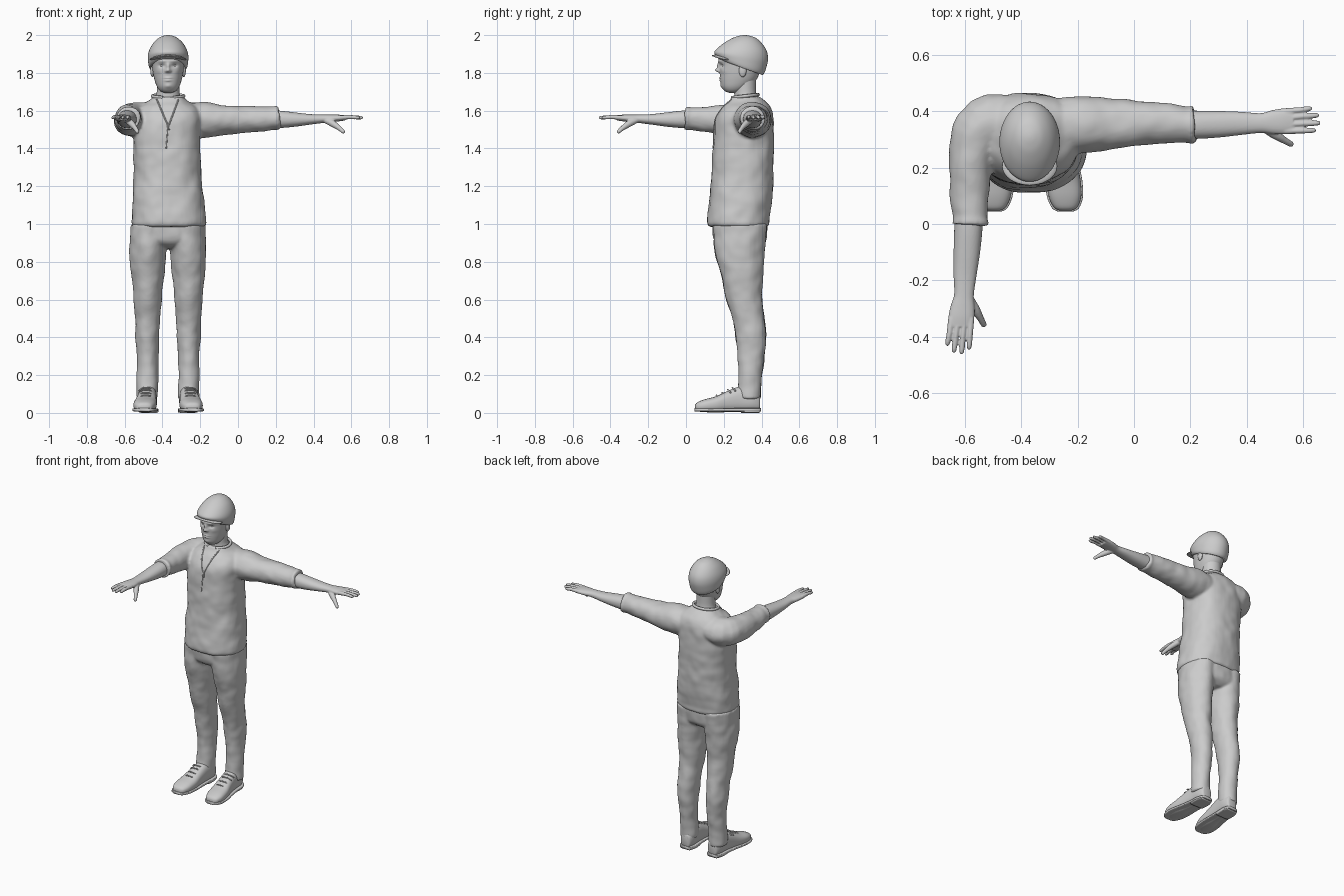
import bpy, bmesh, math
from mathutils import Vector as V

CX = -0.37                       # body centre line
X, Y, Z = V((1, 0, 0)), V((0, 1, 0)), V((0, 0, 1))
same = lambda p: p
flip = lambda p: V((2 * CX - p.x, p.y, p.z))


def spline(secs, steps):
    """Catmull-Rom through the section tuples."""
    s = [secs[0]] + list(secs) + [secs[-1]]
    out = []
    for i in range(1, len(s) - 2):
        for k in range(steps):
            t = k / steps
            out.append([0.5 * (2 * b + (c - a) * t + (2 * a - 5 * b + 4 * c - d) * t * t
                        + (3 * b - a - 3 * c + d) * t ** 3)
                        for a, b, c, d in zip(s[i - 1], s[i], s[i + 1], s[i + 2])])
    return out + [list(secs[-1])]


def loft(bm, secs, up=Z, axis=None, e=2.0, n=32, steps=4, f=same):
    """Skin superellipse sections (x, y, z, side radius, up radius)."""
    pts = spline(secs, steps)
    rings = []
    for i, (x, y, z, ru, rv) in enumerate(pts):
        t = axis or (V(pts[min(i + 1, len(pts) - 1)][:3]) - V(pts[max(i - 1, 0)][:3])).normalized()
        u = up.cross(t).normalized()
        v = t.cross(u)
        ring = []
        for k in range(n):
            a = 2 * math.pi * k / n
            c, s = math.cos(a), math.sin(a)
            p = V((x, y, z)) + u * ru * math.copysign(abs(c) ** (2 / e), c) \
                + v * rv * math.copysign(abs(s) ** (2 / e), s)
            ring.append(bm.verts.new(f(p)))
        rings.append(ring)
    for a, b in zip(rings, rings[1:]):
        for k in range(n):
            bm.faces.new((a[k], a[(k + 1) % n], b[(k + 1) % n], b[k]))
    bm.faces.new(rings[0])
    bm.faces.new(rings[-1])


def upright(rows):
    """(z, x0, x1, y0, y1) extents to sections."""
    return [((a + b) / 2, (c + d) / 2, z, (b - a) / 2, (d - c) / 2) for z, a, b, c, d in rows]


def tube(bm, pts, r, f=same):
    loft(bm, [(*p, r, r) for p in pts], n=8, f=f)


def finish(name, bm, voxel=0, smooth=4, folds=0):
    bmesh.ops.recalc_face_normals(bm, faces=bm.faces)
    for fc in bm.faces:
        fc.smooth = True
    me = bpy.data.meshes.new(name)
    bm.to_mesh(me)
    bm.free()
    ob = bpy.data.objects.new(name, me)
    bpy.context.collection.objects.link(ob)
    if voxel:
        m = ob.modifiers.new("union", 'REMESH')
        m.mode, m.voxel_size, m.use_smooth_shade = 'VOXEL', voxel, True
        m = ob.modifiers.new("soften", 'SMOOTH')
        m.factor, m.iterations = 0.5, smooth
    if folds:
        tex = bpy.data.textures.new(name + "_folds", 'CLOUDS')
        tex.noise_scale, tex.noise_depth = 0.11, 1
        m = ob.modifiers.new("folds", 'DISPLACE')
        m.texture, m.strength, m.mid_level = tex, folds, 0.5
    return ob


# Shirt: torso and both sleeves fused
bm = bmesh.new()
loft(bm, upright([
    (.985, -.555, -.178, .125, .43), (1.0, -.563, -.168, .114, .441), (1.03, -.562, -.17, .113, .443),
    (1.1, -.56, -.178, .12, .452), (1.2, -.555, -.187, .132, .46), (1.3, -.552, -.197, .138, .463),
    (1.4, -.552, -.203, .14, .465), (1.5, -.56, -.195, .148, .465), (1.57, -.555, -.19, .165, .46),
    (1.62, -.52, -.22, .195, .445), (1.65, -.475, -.265, .225, .42), (1.675, -.45, -.29, .24, .385)]),
    up=Y, axis=Z, e=2.4, n=48)
loft(bm, [(-.27, .345, 1.55, .1, .09), (-.17, .353, 1.549, .1, .095), (-.05, .357, 1.551, .088, .077),
          (.1, .356, 1.555, .072, .066), (.19, .353, 1.558, .064, .06), (.2, .353, 1.559, .067, .063),
          (.212, .353, 1.559, .067, .063)])
loft(bm, [(-.42, .35, 1.555, .1, .085), (-.53, .345, 1.553, .105, .09), (-.575, .25, 1.55, .082, .086),
          (-.583, .12, 1.553, .071, .07), (-.582, .02, 1.558, .062, .06), (-.582, .008, 1.559, .066, .063),
          (-.582, -.004, 1.559, .066, .063)])
shirt = finish("shirt", bm, .008, 4, .014)

# Neck opening and placket, laid onto the shirt front
bpy.context.view_layer.update()
body = shirt.evaluated_get(bpy.context.evaluated_depsgraph_get())


def on_front(x, z):
    hit, p, _, _ = body.ray_cast(V((x, -1, z)), Y)
    return p if hit else V((x, .23, z))


bm = bmesh.new()
for x0, x1 in ((-.43, -.373), (-.315, -.365)):
    tube(bm, [on_front(x0 + (x1 - x0) * min(1, k / 5), 1.66 - k * .027) for k in range(7)], .004)
tube(bm, [on_front(CX - k * .002, 1.53 - k * .026) for k in range(6)], .003)
finish("shirt_placket", bm)

# Collar band
bm = bmesh.new()
tube(bm, [(CX + .083 * math.sin(a), .312 - .07 * math.cos(a), 1.677 - .008 * math.cos(a))
          for a in [.35 + k * (2 * math.pi - .7) / 16 for k in range(17)]], .009)
finish("collar", bm)

# Bare forearms with hands; the right one is the left turned and mirrored
turn = lambda p: V((-.235 - p.y - .04 * (p.x - .2), .2 - p.x, p.z))
for side, f in (("left", same), ("right", turn)):
    bm = bmesh.new()
    loft(bm, [(.15, .353, 1.555, .05, .047), (.22, .352, 1.554, .05, .046), (.3, .354, 1.553, .047, .038),
              (.38, .357, 1.554, .041, .028), (.45, .358, 1.557, .035, .022), (.49, .361, 1.559, .042, .02),
              (.53, .364, 1.561, .046, .018), (.565, .365, 1.562, .043, .014)], e=2.2, f=f)
    for y0, x1, y1 in ((.399, .632, .409), (.376, .656, .385), (.353, .661, .358), (.33, .645, .332)):
        loft(bm, [(.535, y0, 1.562, .012, .013), (.59, (y0 + y1) / 2, 1.566, .0105, .011),
                  (x1 - .012, y1, 1.563, .009, .0095), (x1, y1, 1.562, .005, .005)], n=14, f=f)
    loft(bm, [(.46, .345, 1.552, .018, .016), (.5, .318, 1.532, .017, .018), (.535, .296, 1.508, .012, .013),
              (.558, .283, 1.488, .01, .01), (.563, .28, 1.484, .005, .005)], n=14, f=f)
    finish(side + "_arm", bm, .004, 2)

# Trousers: pelvis and both legs fused
bm = bmesh.new()
loft(bm, upright([(.87, -.43, -.31, .22, .38), (.9, -.53, -.21, .16, .42), (.95, -.562, -.175, .14, .43),
                  (1.03, -.545, -.19, .14, .43)]), up=Y, axis=Z, e=2.4)
for f in (same, flip):
    loft(bm, [(-.272, .285, 1.0, .1, .145), (-.267, .285, .9, .098, .137), (-.262, .288, .8, .092, .123),
              (-.262, .297, .7, .083, .107), (-.262, .308, .6, .074, .094), (-.262, .33, .5, .068, .084),
              (-.262, .344, .4, .063, .08), (-.262, .345, .3, .058, .071), (-.261, .342, .2, .056, .063),
              (-.26, .335, .11, .056, .063), (-.26, .335, .075, .054, .06)], up=Y, axis=Z, f=f)
finish("trousers", bm, .008, 4, .014)

# Shoes: upper, sole, heel and laces
for side, f in (("left", same), ("right", flip)):
    bm = bmesh.new()
    upper = [(-.243, .048, .028, .022, .014), (-.243, .06, .032, .042, .024), (-.245, .1, .038, .058, .034),
             (-.25, .16, .045, .06, .043), (-.256, .22, .06, .053, .056), (-.262, .29, .073, .048, .068),
             (-.265, .35, .07, .047, .062), (-.267, .385, .06, .036, .05), (-.267, .393, .06, .025, .04)]
    loft(bm, upper, axis=Y, e=2.5, f=f)
    finish(side + "_shoe", bm)
    bm = bmesh.new()
    loft(bm, [(x, y + (y - .22) * .02, .016, r + .006, .009) for x, y, _, r, _ in upper], axis=Y, e=5, f=f)
    loft(bm, [(-.265, .29, .01, .05, .01), (-.266, .35, .01, .052, .01), (-.267, .39, .01, .038, .01)],
         axis=Y, e=5, f=f)
    finish(side + "_sole", bm)
    bm = bmesh.new()
    for y, z in ((.165, .09), (.195, .104), (.225, .12), (.25, .13)):
        tube(bm, [(-.29, y + .012, z - .014), (-.272, y, z), (-.252, y - .004, z + .003),
                  (-.232, y, z), (-.214, y + .012, z - .014)], .004, f)
    finish(side + "_laces", bm)

# Neck
bm = bmesh.new()
loft(bm, [(CX, .325, 1.6, .085, .07), (CX, .318, 1.665, .068, .062), (CX, .313, 1.7, .06, .058),
          (CX, .312, 1.78, .06, .06)], up=Y, axis=Z)
finish("neck", bm)

# Head, with the features pushed out of the front
features = [  # side offset, height, width, height spread, push
    (0, 1.813, .012, .010, -.022), (0, 1.835, .009, .017, -.013), (.012, 1.808, .006, .006, -.006),
    (.034, 1.838, .015, .009, .011), (.032, 1.862, .022, .006, -.004), (.05, 1.81, .016, .014, -.003),
    (0, 1.773, .018, .004, -.006), (0, 1.760, .016, .005, -.006), (0, 1.7665, .022, .002, .003),
    (0, 1.73, .018, .011, -.005)]


def face(p):
    q = p.copy()
    if p.y < .27:
        for o, z, w, h, d in features:
            for s in ((1, -1) if o else (1,)):
                q.y += d * math.exp(-((p.x - CX - s * o) / w) ** 2 - ((p.z - z) / h) ** 2)
    return q


bm = bmesh.new()
loft(bm, upright([(z, CX - r, CX + r, a, b) for z, a, b, r in (
    (1.694, .23, .27, .015), (1.703, .207, .3, .04), (1.725, .19, .335, .058), (1.76, .182, .37, .071),
    (1.8, .179, .39, .08), (1.84, .176, .402, .085), (1.88, .175, .41, .088), (1.93, .21, .39, .075))]),
    up=Y, axis=Z, e=2.1, n=112, steps=10, f=face)
finish("head", bm)

# Ears and eyes
for part, off, y, z, size in (("ear", .083, .3, 1.812, (.011, .02, .034)),
                              ("eye", .033, .205, 1.838, (.012, .012, .011))):
    for side, s in (("left", 1), ("right", -1)):
        bm = bmesh.new()
        bmesh.ops.create_uvsphere(bm, u_segments=20, v_segments=12, radius=1)
        bmesh.ops.scale(bm, vec=size, verts=bm.verts)
        bmesh.ops.translate(bm, vec=(CX + s * off, y, z), verts=bm.verts)
        finish(side + "_" + part, bm)


# Flat cap: crown sheared down towards the back, and visor
def lean(p):
    k = .36 * min(1, max(0, (1.99 - p.z) / .16)) ** 2
    return V((p.x, p.y, p.z - k * (p.y - .29)))


bm = bmesh.new()
loft(bm, upright([(z, CX - r, CX + r, a, b) for z, a, b, r in (
    (1.83, .18, .405, .098), (1.84, .168, .415, .103), (1.86, .157, .425, .106), (1.892, .15, .434, .107),
    (1.925, .168, .427, .098), (1.96, .205, .4, .077), (1.986, .25, .368, .048), (1.997, .285, .335, .022),
    (2.0, .305, .315, .004))]), up=Y, axis=Z, n=48, f=lean)
finish("cap_crown", bm)
bm = bmesh.new()
bmesh.ops.create_uvsphere(bm, u_segments=40, v_segments=12, radius=1)
for v in bm.verts:
    x, y, z = v.co
    v.co = V((CX + .098 * x, .205 + .068 * y, 1.884 + .01 * z - .012 * x * x - .008 * y))
finish("cap_visor", bm)
